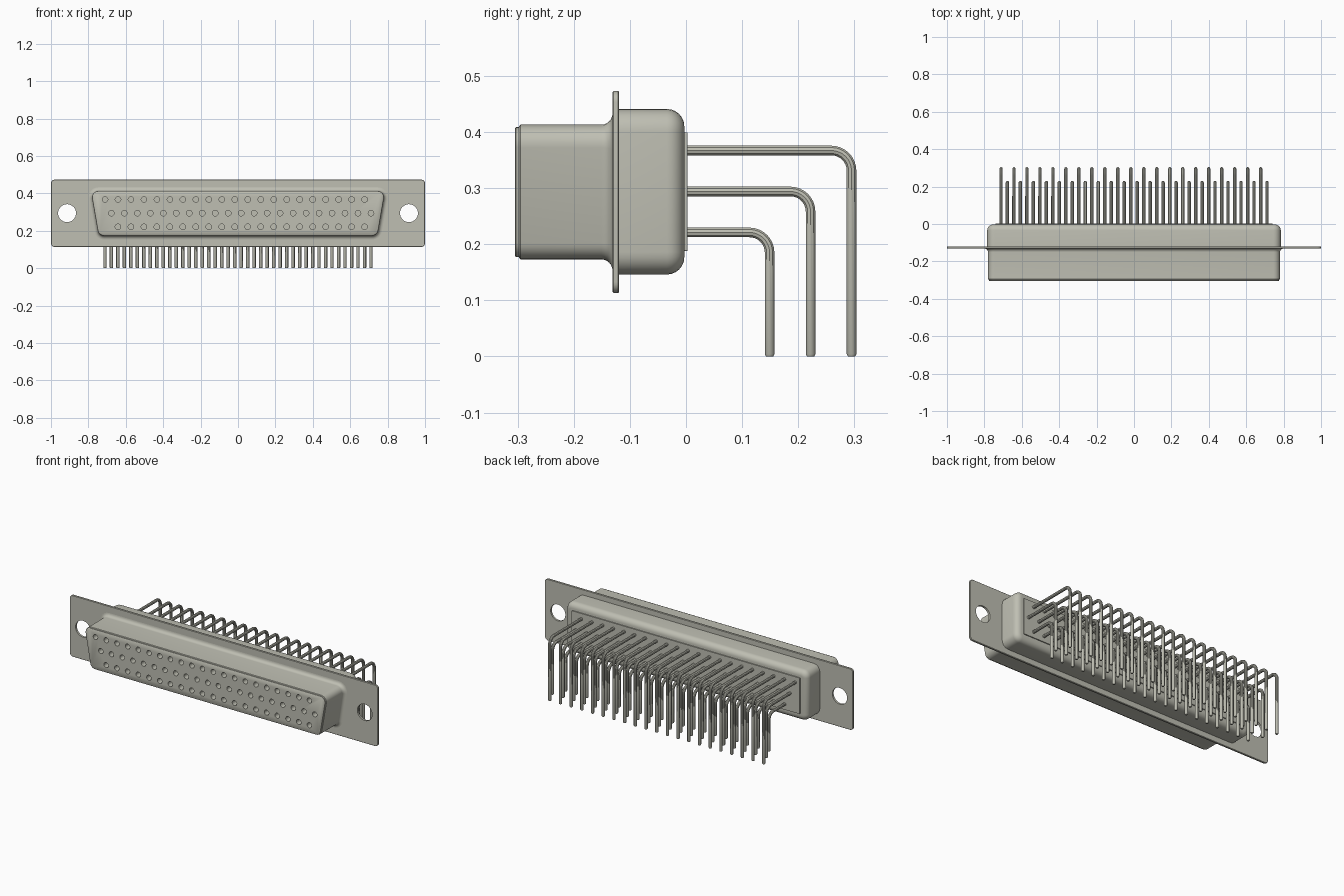
import bpy, bmesh, math
from mathutils import Matrix, Vector

cube = bpy.data.objects.get("Cube")
if cube:
    bpy.data.objects.remove(cube, do_unlink=True)

metal = bpy.data.materials.new("warm grey metal")
metal.use_nodes = True
color = (0.52, 0.52, 0.45, 1)
metal.diffuse_color = color
metal.node_tree.nodes["Principled BSDF"].inputs["Base Color"].default_value = color

PITCH = 0.0694
MID = 0.294
# Each row: height, first pin x, pin count, distance of the bent legs behind the body
ROWS = {"top": (0.367, -0.711, 21, 0.295),
        "middle": (0.294, -0.677, 21, 0.222),
        "bottom": (0.221, -0.642, 20, 0.149)}


def activate(obj):
    bpy.ops.object.select_all(action="DESELECT")
    obj.select_set(True)
    bpy.context.view_layer.objects.active = obj


def finish(obj):
    obj.data.materials.clear()
    obj.data.materials.append(metal)
    activate(obj)
    bpy.ops.object.shade_smooth_by_angle(angle=math.radians(35))


def add_mesh(name, bm):
    bmesh.ops.recalc_face_normals(bm, faces=bm.faces)
    mesh = bpy.data.meshes.new(name)
    bm.to_mesh(mesh)
    bm.free()
    obj = bpy.data.objects.new(name, mesh)
    bpy.context.collection.objects.link(obj)
    return obj


def outline(top_half, bottom_half, low, high, radius, grow, steps=6):
    """Rounded four-sided outline in x and z, grown outwards by an offset."""
    corners = [Vector(c) for c in ((bottom_half, low), (top_half, high),
                                   (-top_half, high), (-bottom_half, low))]
    points = []
    for i, corner in enumerate(corners):
        a = (corner - corners[i - 1]).normalized()
        b = (corners[(i + 1) % 4] - corner).normalized()
        turn = math.acos(a.dot(b))
        back = radius * math.tan(turn / 2)
        normal = Vector((a.y, -a.x))
        centre = corner - a * back - normal * radius
        start = math.atan2(normal.y, normal.x)
        for s in range(steps + 1):
            t = start + turn * s / steps
            points.append(centre + Vector((math.cos(t), math.sin(t))) * (radius + grow))
    return points


def loft(name, shape, rings, cap_front=True):
    """Join outlines given as (y, offset), from the back to the front."""
    bm = bmesh.new()
    loops = [[bm.verts.new((p.x, y, p.y)) for p in outline(*shape, grow)]
             for y, grow in rings]
    for one, two in zip(loops, loops[1:]):
        for i in range(len(one)):
            j = (i + 1) % len(one)
            bm.faces.new((one[i], one[j], two[j], two[i]))
    bm.faces.new(loops[0])
    if cap_front:
        bm.faces.new(loops[-1])
    return add_mesh(name, bm)


def drill(obj, spots, radius, y, depth, sides):
    """Cut round holes along y at the given x and z spots."""
    bm = bmesh.new()
    for x, z in spots:
        bmesh.ops.create_cone(bm, cap_ends=True, segments=sides, radius1=radius,
                              radius2=radius, depth=depth,
                              matrix=Matrix.Translation((x, y, z))
                              @ Matrix.Rotation(math.pi / 2, 4, "X"))
    cutter = add_mesh("hole_cutter", bm)
    cutter.hide_render = True
    mod = obj.modifiers.new("holes", "BOOLEAN")
    mod.object = cutter
    mod.solver = "EXACT"
    activate(obj)
    bpy.ops.object.modifier_apply(modifier=mod.name)
    bpy.data.objects.remove(cutter, do_unlink=True)


def arc(y, grow, radius, start, end, steps=6):
    return [(y + radius * math.sin(t), grow + radius * math.cos(t))
            for t in (start + (end - start) * s / steps for s in range(steps + 1))]


# Mounting plate with a screw hole at each end
plate = loft("mounting_plate", (1.0, 1.0, 0.113, 0.473, 0.02),
             [(-0.119, -0.002), (-0.121, 0), (-0.129, 0), (-0.131, -0.002)])
drill(plate, [(-0.914, MID), (0.914, MID)], 0.048, -0.125, 0.1, 32)
finish(plate)

# Front shell with a flared root and an open front
d_shape = (0.787, 0.745, 0.173, 0.413, 0.035)
flare = arc(-0.151, 0.02, 0.02, math.pi / 2, math.pi)
front_shell = loft("front_shell", d_shape,
                   flare + [(-0.295, 0), (-0.298, -0.003), (-0.298, -0.007),
                            (-0.292, -0.007)], cap_front=False)
finish(front_shell)

# Insulator face with the contact holes
face = loft("contact_face", d_shape,
            [(-0.14, -0.007), (-0.292, -0.007), (-0.298, -0.004),
             (-0.303, -0.004), (-0.305, -0.007)])
spots = [(x0 + i * PITCH, z) for z, x0, count, _ in ROWS.values() for i in range(count)]
drill(face, spots, 0.015, -0.28, 0.12, 16)
finish(face)

# Rear shell with rounded rear edges
back_shell = loft("rear_shell", (0.785, 0.785, 0.146, 0.441, 0.04),
                  arc(-0.034, -0.031, 0.031, math.pi / 2, 0) + [(-0.122, 0)])
finish(back_shell)

# Rear insulator panel
finish(loft("rear_panel", (0.74, 0.74, 0.188, 0.399, 0.002),
            [(0.003, 0), (-0.01, 0)]))

# Bent solder pins, one object per row
BEND = 0.036
for row, (z, x0, count, y) in ROWS.items():
    curve = bpy.data.curves.new(row + "_pins", "CURVE")
    curve.dimensions = "3D"
    curve.bevel_depth = 0.009
    curve.bevel_resolution = 3
    curve.use_fill_caps = True
    angles = [math.pi / 2 * s / 8 for s in range(9)]
    path = [(-0.005, z, 1)]
    path += [(y - BEND + BEND * math.sin(t), z - BEND + BEND * math.cos(t), 1)
             for t in angles]
    path += [(y, 0.004, 1), (y, 0, 0.75)]
    for i in range(count):
        spline = curve.splines.new("POLY")
        spline.points.add(len(path) - 1)
        for point, (py, pz, size) in zip(spline.points, path):
            point.co = (x0 + i * PITCH, py, pz, 1)
            point.radius = size
    pins = bpy.data.objects.new(row + "_pins", curve)
    bpy.context.collection.objects.link(pins)
    activate(pins)
    bpy.ops.object.convert(target="MESH")
    finish(bpy.context.view_layer.objects.active)
